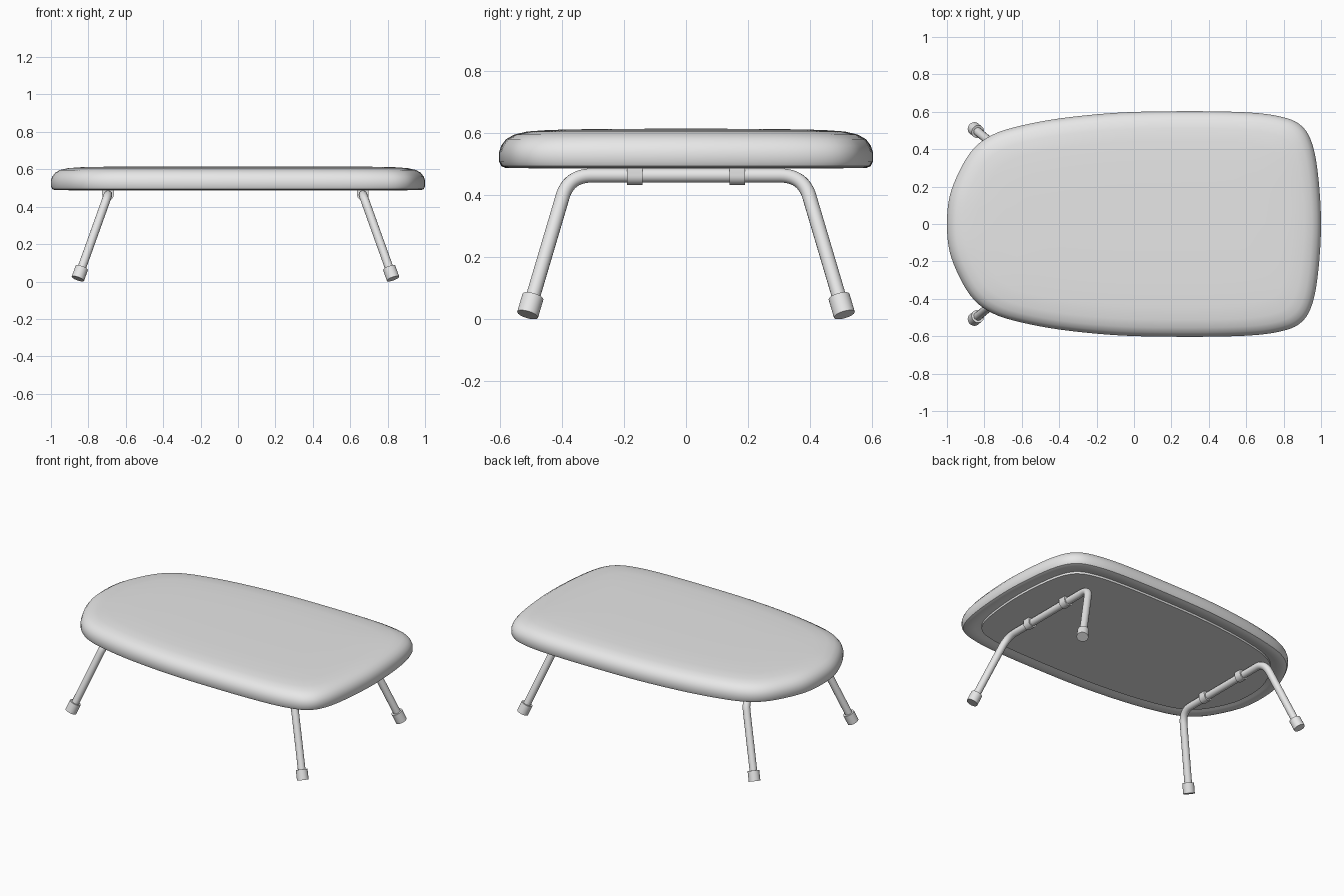
import bpy, bmesh, math
from mathutils import Vector

if "Cube" in bpy.data.objects:
    bpy.data.objects.remove(bpy.data.objects["Cube"])

mat = bpy.data.materials.new("light grey")
mat.diffuse_color = (0.8, 0.8, 0.8, 1)
mat.use_nodes = True
mat.node_tree.nodes["Principled BSDF"].inputs["Base Color"].default_value = mat.diffuse_color


def add_mesh(name, bm, angle=35):
    bmesh.ops.recalc_face_normals(bm, faces=bm.faces)
    me = bpy.data.meshes.new(name)
    bm.to_mesh(me)
    bm.free()
    me.materials.append(mat)
    me.shade_smooth()
    me.set_sharp_from_angle(angle=math.radians(angle))
    ob = bpy.data.objects.new(name, me)
    bpy.context.collection.objects.link(ob)
    return ob


# Board outline: half of it as points, mirrored and smoothed
half = [(-0.985, 0.15), (-0.93, 0.29), (-0.86, 0.40), (-0.77, 0.47), (-0.64, 0.517),
        (-0.4, 0.564), (-0.07, 0.596), (0.3, 0.603), (0.6, 0.597), (0.77, 0.577),
        (0.88, 0.537), (0.945, 0.45), (0.982, 0.28)]
ctrl = [(-1, 0)] + half + [(1, 0)] + [(x, -y) for x, y in reversed(half)]
ctrl = [Vector(p) for p in ctrl]


def smooth_loop(pts, steps=5):
    out, n = [], len(pts)
    for i in range(n):
        a, b, c, d = (pts[(i + k) % n] for k in (-1, 0, 1, 2))
        for s in range(steps):
            t = s / steps
            out.append(0.5 * (2 * b + (c - a) * t + (2 * a - 5 * b + 4 * c - d) * t * t
                              + (3 * b - a - 3 * c + d) * t ** 3))
    return out


outline = smooth_loop(ctrl)


def loft(name, rings):
    """Stack copies of the outline, each inset by d at height z."""
    bm = bmesh.new()
    rows = [[bm.verts.new((p.x * (1 - d), p.y * (1 - d / 0.6), z)) for p in outline]
            for d, z in rings]
    n = len(outline)
    for lo, hi in zip(rows, rows[1:]):
        for i in range(n):
            bm.faces.new((lo[i], lo[(i + 1) % n], hi[(i + 1) % n], hi[i]))
    bm.faces.new(rows[0])
    bm.faces.new(rows[-1])
    return add_mesh(name, bm)


# Padded top, curling under at the rim
loft("padded_top", [(.11, .504), (.085, .499), (.065, .492), (.045, .488), (.022, .488),
                    (.007, .494), (0, .508), (0, .54), (.007, .561), (.022, .581),
                    (.048, .596), (.09, .606), (.16, .611), (.3, .614), (.5, .615)])
# Flat base panel
loft("base_panel", [(.095, .51), (.095, .487)])

BAR_Z, TUBE, CLIP = 0.464, 0.023, 0.031


def cylinder(name, a, b, radius):
    axis = b - a
    bm = bmesh.new()
    bmesh.ops.create_cone(bm, cap_ends=True, segments=32, radius1=radius,
                          radius2=radius, depth=axis.length)
    ob = add_mesh(name, bm)
    ob.rotation_euler = axis.to_track_quat('Z', 'Y').to_euler()
    ob.location = (a + b) / 2
    return ob


def tube(name, pts):
    cu = bpy.data.curves.new(name, 'CURVE')
    cu.dimensions = '3D'
    cu.bevel_depth = TUBE
    cu.bevel_resolution = 6
    cu.use_fill_caps = True
    sp = cu.splines.new('POLY')
    sp.points.add(len(pts) - 1)
    for q, p in zip(sp.points, pts):
        q.co = (*p, 1)
    cu.materials.append(mat)
    ob = bpy.data.objects.new(name, cu)
    bpy.context.collection.objects.link(ob)
    bpy.ops.object.select_all(action='DESELECT')
    ob.select_set(True)
    bpy.context.view_layer.objects.active = ob
    bpy.ops.object.convert(target='MESH')


def clip(name, x, y):
    """Strap: half round below the bar, straight sides up to the panel."""
    prof = [(CLIP * math.cos(a), CLIP * math.sin(a))
            for a in (math.pi + math.pi * i / 16 for i in range(17))]
    prof += [(CLIP, .493 - BAR_Z), (-CLIP, .493 - BAR_Z)]
    bm = bmesh.new()
    face = bm.faces.new([bm.verts.new((x + u, y - .025, BAR_Z + v)) for u, v in prof])
    ext = bmesh.ops.extrude_face_region(bm, geom=[face], use_keep_orig=True)
    bmesh.ops.translate(bm, vec=(0, .05, 0),
                        verts=[v for v in ext['geom'] if isinstance(v, bmesh.types.BMVert)])
    add_mesh(name, bm)


# U-shaped leg frames with foot caps and clips
for label, top_x, foot_x in (("left", -0.695, -0.856), ("right", 0.668, 0.829)):
    corner = Vector((top_x, 0.378, BAR_Z))
    foot = Vector((foot_x, 0.511, 0.015))
    down = (foot - corner).normalized()
    start, end = corner - Vector((0, .075, 0)), corner + down * .075
    bend = [start * (1 - t) ** 2 + corner * 2 * t * (1 - t) + end * t * t
            for t in (i / 12 for i in range(13))]
    side = bend + [foot - down * .02]
    flip = [Vector((p.x, -p.y, p.z)) for p in side]
    tube(label + "_leg_frame", flip[::-1] + side)
    for s, end_name in ((1, "back"), (-1, "front")):
        m = Vector((1, s, 1))
        cylinder(f"{label}_{end_name}_foot_cap", (foot - down * .064) * m, foot * m, .035)
        clip(f"{label}_{end_name}_clip", top_x, s * .166)
